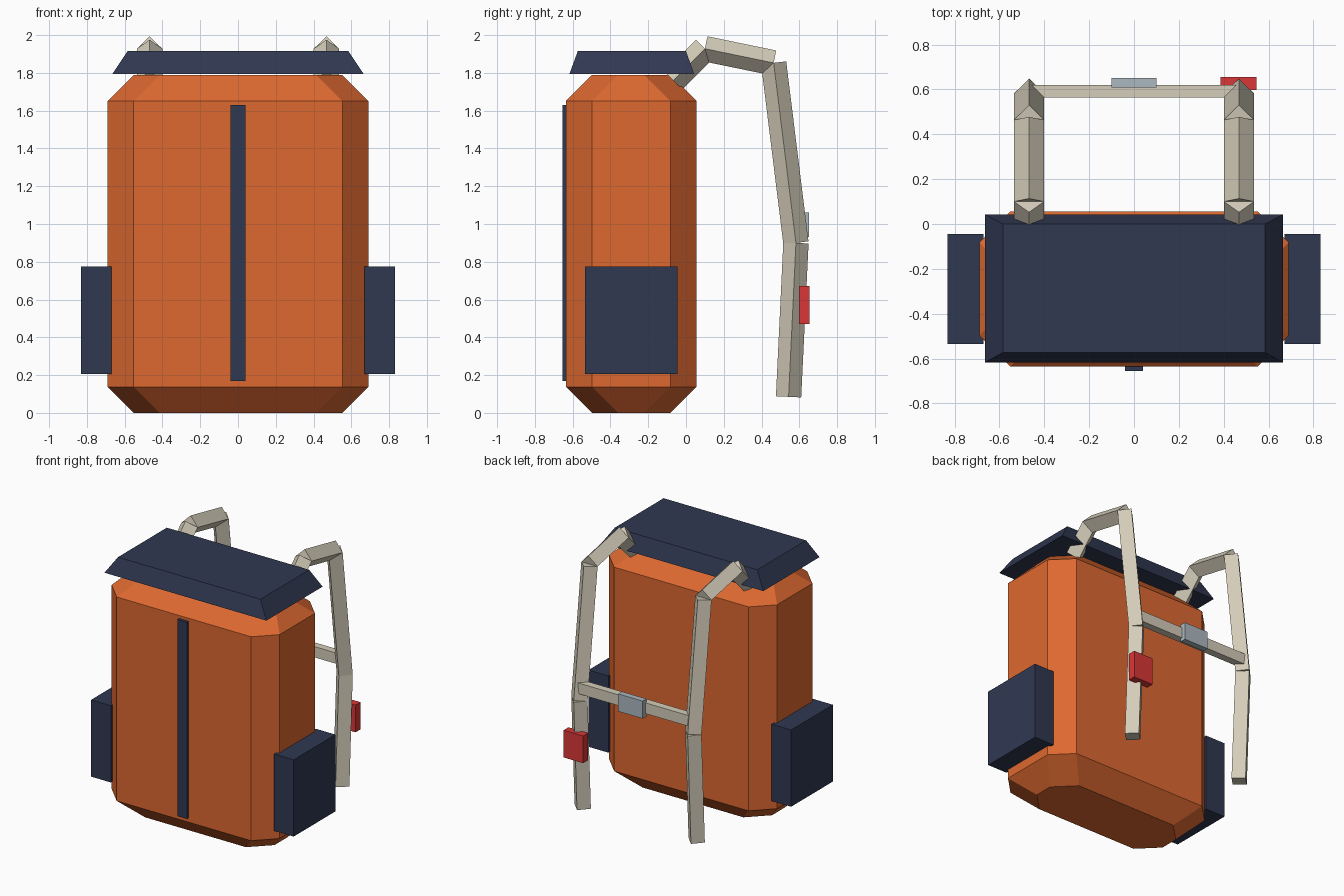
import bpy
import bmesh
from mathutils import Vector

default = bpy.data.objects.get("Cube")
if default:
    bpy.data.objects.remove(default, do_unlink=True)


def material(name, r, g, b):
    mat = bpy.data.materials.new(name)
    mat.use_nodes = True
    mat.diffuse_color = (r, g, b, 1)
    mat.node_tree.nodes["Principled BSDF"].inputs["Base Color"].default_value = (r, g, b, 1)
    return mat


ORANGE = material("orange fabric", 0.73, 0.14, 0.03)
NAVY = material("navy fabric", 0.03, 0.04, 0.083)
TAN = material("tan webbing", 0.66, 0.61, 0.49)
RED = material("red tag", 0.7, 0.037, 0.037)
GREY = material("grey buckle", 0.41, 0.475, 0.53)


def loft(name, rings, mat):
    """Skin a list of matching point rings and cap both ends."""
    bm = bmesh.new()
    loops = [[bm.verts.new(p) for p in ring] for ring in rings]
    for a, b in zip(loops, loops[1:]):
        for i in range(len(a)):
            j = (i + 1) % len(a)
            bm.faces.new((a[i], a[j], b[j], b[i]))
    bm.faces.new(loops[0])
    bm.faces.new(loops[-1])
    bmesh.ops.recalc_face_normals(bm, faces=bm.faces)
    mesh = bpy.data.meshes.new(name)
    bm.to_mesh(mesh)
    bm.free()
    mesh.materials.append(mat)
    obj = bpy.data.objects.new(name, mesh)
    bpy.context.collection.objects.link(obj)
    return obj


def rectangle(x0, x1, y0, y1, z):
    return [(x0, y0, z), (x1, y0, z), (x1, y1, z), (x0, y1, z)]


def box(name, x, y, z, mat):
    return loft(name, [rectangle(*x, *y, h) for h in z], mat)


def octagon(hx, hy, cut, cy, z):
    """Rectangle with clipped corners."""
    quarter = [(hx, hy - cut), (hx - cut, hy)]
    pts = quarter + [(-x, y) for x, y in reversed(quarter)]
    pts += [(-x, -y) for x, y in pts]
    return [(x, cy + y, z) for x, y in pts]


def beam(name, start, end, radius, mat):
    """Square bar with its ridges facing sideways and up."""
    start, end = Vector(start), Vector(end)
    side = Vector((radius, 0, 0))
    up = side.cross(end - start).normalized() * radius
    return loft(name, [[p + side, p + up, p - side, p - up] for p in (start, end)], mat)


# Main bag with chamfered edges
HX, HY, CUT, CY, TOP = 0.69, 0.345, 0.138, -0.29, 1.79
loft("bag_body", [octagon(HX - inset, HY - inset, CUT, CY, z) for inset, z in
                  ((CUT, 0), (0, CUT), (0, TOP - CUT), (CUT, TOP))], ORANGE)

# Flared lid
loft("lid", [rectangle(-0.665, 0.665, -0.617, 0.043, 1.795),
             rectangle(-0.585, 0.585, -0.573, 0.0, 1.915)], NAVY)

# Front zip strip
box("zip_strip", (-0.04, 0.04), (-0.655, -0.62), (0.17, 1.63), NAVY)

# Side pockets and shoulder straps
strap_path = [(-0.067, 1.76), (0.1, 1.928), (0.464, 1.853), (0.582, 0.9), (0.543, 0.085)]
for side, s in (("left", 1), ("right", -1)):
    box(side + "_pocket", sorted((s * 0.67, s * 0.832)), (-0.535, -0.045), (0.205, 0.775), NAVY)
    for i, (a, b) in enumerate(zip(strap_path, strap_path[1:]), 1):
        beam(f"{side}_strap_{i}", (s * 0.468, *a), (s * 0.468, *b), 0.067, TAN)

# Chest strap, its buckle and the tag on the left shoulder strap
box("chest_strap", (-0.468, 0.468), (0.565, 0.62), (0.955, 1.035), TAN)
box("chest_buckle", (-0.1, 0.1), (0.608, 0.652), (0.93, 1.06), GREY)
box("strap_tag", (0.386, 0.547), (0.598, 0.655), (0.47, 0.672), RED)
